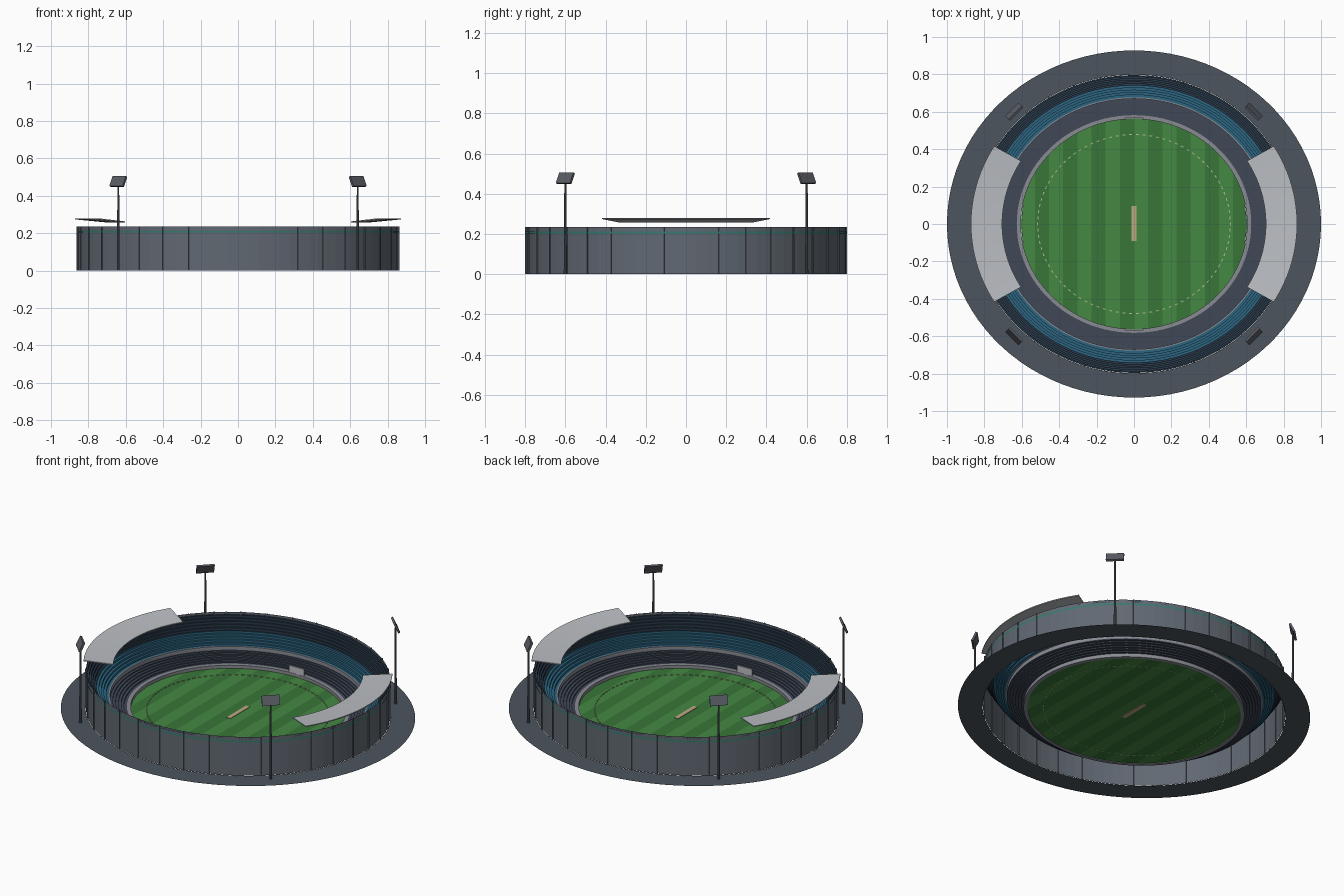
import bpy, bmesh, math
from mathutils import Matrix, Vector

if "Cube" in bpy.data.objects:
    bpy.data.objects.remove(bpy.data.objects["Cube"])

K = 0.928      # y radius / x radius of every oval
SEG = 96


def mat(name, r, g, b):
    m = bpy.data.materials.new(name)
    m.diffuse_color = (r, g, b, 1)
    m.use_nodes = True
    m.node_tree.nodes["Principled BSDF"].inputs["Base Color"].default_value = m.diffuse_color
    return m


CONCRETE = mat("concrete", .12, .14, .17)
APRON = mat("apron_grey", .075, .09, .11)
SLATE = mat("slate_seats", .05, .065, .095)
BLUE = mat("blue_seats", .025, .13, .22)
NAVY = mat("navy_seats", .022, .04, .065)
PALE = mat("pale_grey", .5, .52, .55)
FENCE = mat("fence_grey", .25, .26, .29)
GREEN1 = mat("grass_light", .06, .25, .055)
GREEN2 = mat("grass_dark", .04, .18, .04)
TAN = mat("tan_clay", .5, .4, .22)
TEAL = mat("teal_trim", .03, .2, .15)
STEEL = mat("steel", .1, .11, .13)
MARK = mat("marker_pale", .45, .5, .3)


def finish(name, bm, *mats):
    me = bpy.data.meshes.new(name)
    bm.to_mesh(me)
    bm.free()
    for m in mats:
        me.materials.append(m)
    ob = bpy.data.objects.new(name, me)
    bpy.context.collection.objects.link(ob)
    return ob


def oval_pt(r, t, z):
    return (r * math.cos(t), K * r * math.sin(t), z)


def sweep(name, profile, m, a0=0.0, a1=2 * math.pi, seg=SEG, closed=False):
    """Sweep an (x radius, z) profile around the oval."""
    bm = bmesh.new()
    full = abs(a1 - a0 - 2 * math.pi) < 1e-6
    n = seg if full else seg + 1
    rings = [[bm.verts.new(oval_pt(r, a0 + (a1 - a0) * i / seg, z))
              for r, z in profile] for i in range(n)]
    cnt = len(profile)
    for i in range(seg):
        a, b = rings[i], rings[(i + 1) % n]
        for j in range(cnt if closed else cnt - 1):
            k = (j + 1) % cnt
            bm.faces.new((a[j], b[j], b[k], a[k]))
    if closed and not full:
        bm.faces.new(rings[0])
        bm.faces.new(rings[-1][::-1])
    bmesh.ops.recalc_face_normals(bm, faces=bm.faces)
    if not closed and bm.faces:
        # open sheets: face up / outward
        bm.faces.ensure_lookup_table()
        f = bm.faces[0]
        c = f.calc_center_median()
        if f.normal.z < -.5 or (abs(f.normal.z) < .5 and name.startswith("outer")
                                and f.normal.xy.dot(c.xy) < 0):
            bmesh.ops.reverse_faces(bm, faces=bm.faces)
    return finish(name, bm, m)


def add_box(bm, size, matrix):
    bmesh.ops.create_cube(bm, size=1, matrix=matrix @ Matrix.Diagonal((*size, 1)))


def steps(r0, z0, r1, z1, n):
    """Stepped profile: tread then riser, n rows."""
    pts = [(r0, z0)]
    for i in range(1, n + 1):
        r = r0 + (r1 - r0) * i / n
        pts += [(r, pts[-1][1]), (r, z0 + (z1 - z0) * i / n)]
    return pts


# Ground apron and outer wall
sweep("apron", [(.86, 0), (1.0, 0)], APRON)
sweep("outer_wall", [(.858, 0), (.858, .235)], CONCRETE)
sweep("outer_trim_band", [(.8605, .203), (.8605, .212)], TEAL)

# Wall ribs
bm = bmesh.new()
for i in range(36):
    t = math.radians(10 * i + 2)
    x, y, _ = oval_pt(.858, t, 0)
    yaw = math.atan2(math.sin(t) / K, math.cos(t))
    add_box(bm, (.010, .006, .235),
            Matrix.Translation((x, y, .1175)) @ Matrix.Rotation(yaw, 4, 'Z'))
finish("wall_ribs", bm, CONCRETE)

# Seating bowl
sweep("lower_tier", steps(.627, .022, .722, .065, 6), SLATE)
sweep("concourse_parapet", [(.722, .065), (.722, .085), (.73, .085)], FENCE)
sweep("middle_tier", steps(.73, .085, .798, .145, 5), BLUE)
sweep("upper_tier", steps(.798, .145, .858, .235, 6), NAVY)
sweep("boundary_fence", [(.605, 0), (.605, .022), (.627, .022), (.627, 0)],
      FENCE, closed=True)

# Striped oval field
bm = bmesh.new()
N, R = 16, .606
for i in range(N):
    xs = [-R + 2 * R * (i + j / 5) / N for j in range(6)]
    top = [(x, K * math.sqrt(max(0, R * R - x * x))) for x in xs]
    pts = top[::-1] + [(x, -y) for x, y in top]
    f = bm.faces.new([bm.verts.new((x, y, .003)) for x, y in pts])
    f.normal_update()
    if f.normal.z < 0:
        f.normal_flip()
    f.material_index = i % 2
bmesh.ops.remove_doubles(bm, verts=bm.verts, dist=1e-5)
finish("field", bm, GREEN1, GREEN2)

# Pitch strip and dotted boundary
bm = bmesh.new()
add_box(bm, (.026, .186, .006), Matrix.Translation((0, .002, .003)))
finish("pitch_strip", bm, TAN)
bm = bmesh.new()
for i in range(90):
    t = 2 * math.pi * i / 90
    x, y, _ = oval_pt(.515, t, 0)
    yaw = math.atan2(math.sin(t) / K, math.cos(t))
    add_box(bm, (.005, .016, .005),
            Matrix.Translation((x, y, .0045)) @ Matrix.Rotation(yaw, 4, 'Z'))
finish("boundary_markers", bm, MARK)

# Sight screens at both ends
bm = bmesh.new()
for s in (-1, 1):
    add_box(bm, (.1, .008, .06), Matrix.Translation((0, s * .566, .033)))
finish("sight_screens", bm, PALE)

# Side roofs
for side, c in (("right", 0), ("left", math.pi)):
    a = math.radians(31)
    sweep(side + "_roof", [(.705, .258), (.872, .274), (.872, .280), (.705, .264)],
          PALE, c - a, c + a, 28, closed=True)

# Floodlight towers
for sx in (-1, 1):
    for sy in (-1, 1):
        pos = Vector((sx * .64, sy * .6, 0))
        bm = bmesh.new()
        bmesh.ops.create_cone(bm, cap_ends=True, segments=10, radius1=.008,
                              radius2=.005, depth=.46,
                              matrix=Matrix.Translation(pos + Vector((0, 0, .23))))
        yaw = math.atan2(sy, sx)
        add_box(bm, (.012, .1, .058),
                Matrix.Translation(pos + Vector((0, 0, .477)))
                @ Matrix.Rotation(yaw, 4, 'Z')
                @ Matrix.Rotation(math.radians(-25), 4, 'Y'))
        finish("floodlight_tower", bm, STEEL)
